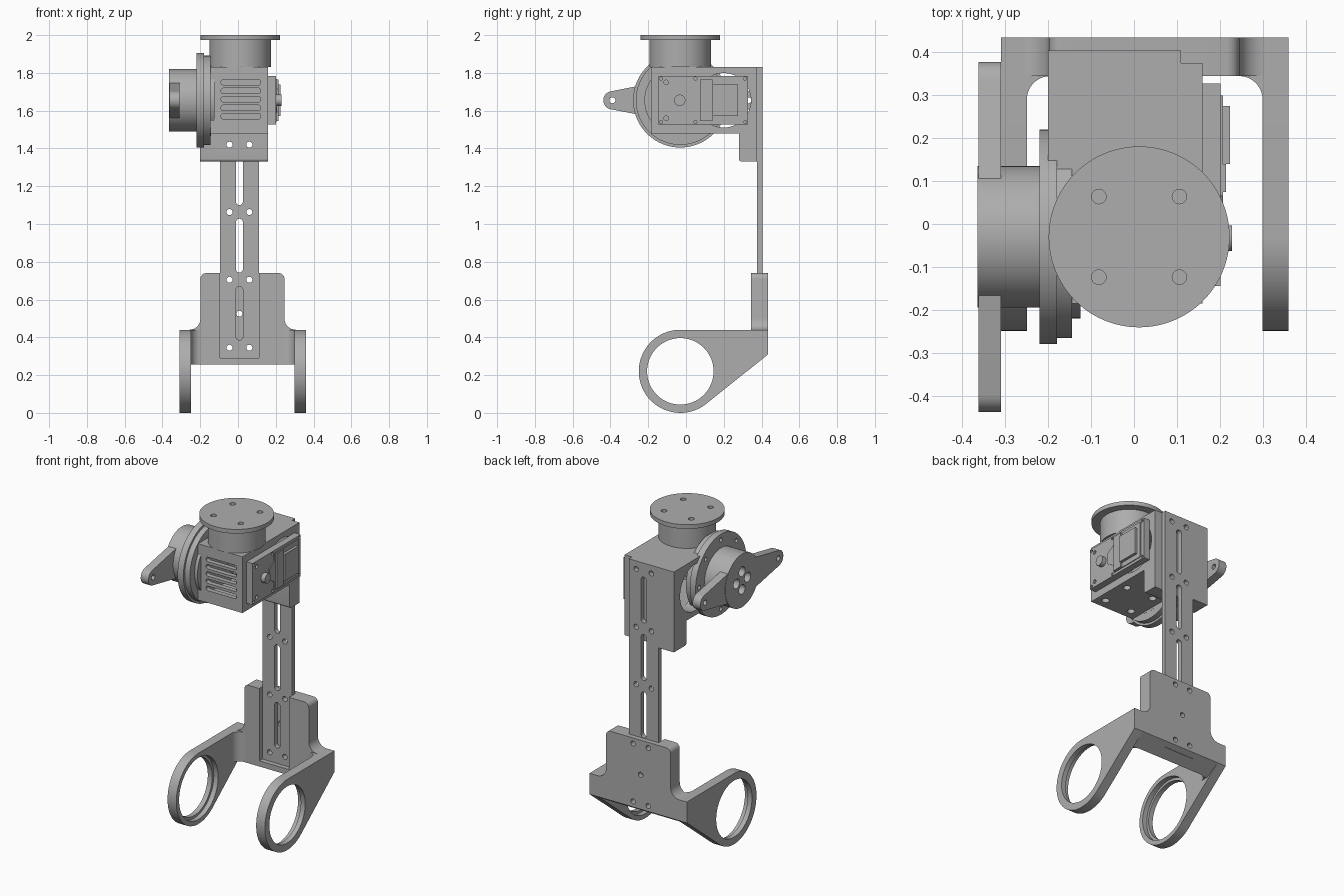
import bpy, bmesh, math
from math import cos, sin, radians

cube = bpy.data.objects.get("Cube")
if cube:
    bpy.data.objects.remove(cube, do_unlink=True)

grey = bpy.data.materials.new("machined_grey")
grey.use_nodes = True
GREY = (0.42, 0.42, 0.42, 1)
grey.diffuse_color = GREY
grey.node_tree.nodes["Principled BSDF"].inputs["Base Color"].default_value = GREY


# Outline helpers
def arc(cx, cy, r, a0, a1, n=10):
    return [(cx + r * cos(radians(a0 + (a1 - a0) * i / n)),
             cy + r * sin(radians(a0 + (a1 - a0) * i / n))) for i in range(n + 1)]


def circle(cx, cy, r, n=48):
    return arc(cx, cy, r, 0, 360, n)[:-1]


def rect(a0, a1, b0, b1):
    return [(a0, b0), (a1, b0), (a1, b1), (a0, b1)]


def rounded(a0, a1, b0, b1, r):
    return (arc(a1 - r, b1 - r, r, 0, 90) + arc(a0 + r, b1 - r, r, 90, 180)
            + arc(a0 + r, b0 + r, r, 180, 270) + arc(a1 - r, b0 + r, r, 270, 360))


# Extrude an outline along an axis, then subtract cutters
def prism(name, pts, axis, lo, hi, cutters=()):
    place = {"X": lambda a, b, c: (c, a, b),
             "Y": lambda a, b, c: (a, c, b),
             "Z": lambda a, b, c: (a, b, c)}[axis]
    bm = bmesh.new()
    low = [bm.verts.new(place(a, b, lo)) for a, b in pts]
    high = [bm.verts.new(place(a, b, hi)) for a, b in pts]
    bm.faces.new(low)
    bm.faces.new(high)
    n = len(pts)
    for i in range(n):
        j = (i + 1) % n
        bm.faces.new((low[i], low[j], high[j], high[i]))
    bmesh.ops.remove_doubles(bm, verts=bm.verts, dist=1e-5)
    bmesh.ops.recalc_face_normals(bm, faces=bm.faces)
    mesh = bpy.data.meshes.new(name)
    bm.to_mesh(mesh)
    bm.free()
    obj = bpy.data.objects.new(name, mesh)
    bpy.context.collection.objects.link(obj)
    if cutters:
        tools = [prism("cutter", *c) for c in cutters]
        for tool in tools:
            mod = obj.modifiers.new("cut", "BOOLEAN")
            mod.operation, mod.solver, mod.object = "DIFFERENCE", "EXACT", tool
        deps = bpy.context.evaluated_depsgraph_get()
        cut_mesh = bpy.data.meshes.new_from_object(obj.evaluated_get(deps))
        obj.modifiers.clear()
        obj.data = cut_mesh
        for tool in tools:
            bpy.data.objects.remove(tool, do_unlink=True)
    obj.data.materials.clear()
    obj.data.materials.append(grey)
    return obj


def hole(a, b, r, axis, lo, hi):
    return (circle(a, b, r, 20), axis, lo, hi)


JY, JZ = -0.03, 1.655      # side joint centre
TX = 0.012                 # turntable centre
HX = (-0.045, 0.06)        # screw columns on the strip
MID = 0.0075

# Lower bracket: ring arms, counterbored from the inside
arm = [(JY, 0.44), (0.435, 0.44), (0.435, 0.31)] + arc(JY, 0.22, 0.22, -51.4, -270, 48)[:-1]
for side, lo, hi, bore in (("right", -0.31, -0.25, (-0.28, -0.2)),
                           ("left", 0.30, 0.36, (0.25, 0.33))):
    prism(side + "_ring_arm", arm, "X", lo, hi,
          [(circle(JY, 0.22, 0.176, 64), "X", lo - 0.1, hi + 0.1),
           (circle(JY, 0.22, 0.192, 64), "X", *bore)])

# Lower bracket: cross bar and upright plate with a channel for the strip
low_cuts = [(rect(-0.095, 0.11, 0.29, 0.9), "Y", 0.2, 0.405),
            hole(MID, 0.525, 0.016, "Y", 0.2, 0.6)]
low_cuts += [hole(x, z, 0.016, "Y", 0.2, 0.6) for x in HX for z in (0.345, 0.705)]
bar = [(0.345, 0.44), (0.435, 0.44), (0.435, 0.31), (0.345, 0.255)]
prism("cross_bar", bar, "X", -0.25, 0.30, low_cuts)
half = arc(0.282, 0.5, 0.06, 270, 180) + arc(0.192, 0.71, 0.03, 0, 90)
plate = [(0.0235 + a, b) for a, b in half] + [(0.0235 - a, b) for a, b in reversed(half)]
prism("upright_plate", plate, "Y", 0.345, 0.435, low_cuts)
for s, x in ((1, -0.25), (-1, 0.30)):
    web = [(x, 0.345)] + [(x + s * a, b) for a, b in arc(0.055, 0.29, 0.055, 90, 180)]
    prism("arm_fillet", web, "Z", 0.255, 0.44)

# Slotted strip
strip_cuts = [(rounded(MID - 0.018, MID + 0.018, z, z + 0.285, 0.0179), "Y", 0.3, 0.5)
              for z in (0.385, 0.743, 1.1, 1.458)]
strip_cuts += [hole(x, z, 0.016, "Y", 0.3, 0.5)
               for x in HX for z in (0.345, 0.705, 1.063, 1.42, 1.78)]
strip_cuts.append(hole(MID, 0.525, 0.016, "Y", 0.3, 0.5))
prism("slotted_strip", rect(-0.095, 0.11, 0.29, 1.83), "Y", 0.375, 0.405, strip_cuts)

# Joint housing: hollow box with vents, floor holes and round side openings
housing = [(-0.145, -0.185), (0.16, -0.185), (0.16, 0.375), (-0.095, 0.375),
           (-0.095, 0.405), (-0.2, 0.405), (-0.2, 0.125), (-0.145, 0.125)]
box_cuts = [(rect(-0.115, 0.13, -0.155, 0.345), "Z", 1.51, 1.80),
            (circle(0.2, JZ, 0.144), "X", -0.4, 0.4)]
box_cuts += [(rounded(-0.09, 0.12, z - 0.014, z + 0.014, 0.012), "Y", -0.3, -0.1)
             for z in (1.57, 1.615, 1.66, 1.705, 1.75)]
box_cuts += [hole(TX + a, JY + b, 0.022, "Z", 1.4, 1.6)
             for a in (-0.094, 0.094) for b in (-0.094, 0.094)]
prism("joint_housing", housing, "Z", 1.48, 1.83, box_cuts)

# Mounting flange under the housing
flange_cuts = [hole(x, 1.42, 0.016, "Y", 0.2, 0.5) for x in HX]
flange = arc(0.295, 1.345, 0.015, 180, 270, 6) + [(0.375, 1.33), (0.375, 1.48), (0.28, 1.48)]
prism("mounting_flange", flange, "X", -0.2, 0.16, flange_cuts)
prism("flange_back", rect(-0.2, -0.095, 0.375, 0.405), "Z", 1.33, 1.48)

# Turntable
prism("turntable_neck", circle(TX, JY, 0.163, 64), "Z", 1.83, 1.976)
prism("turntable_disc", circle(TX, JY, 0.211, 96), "Z", 1.974, 2.0,
      [hole(TX + a, JY + b, 0.017, "Z", 1.9, 2.1)
       for a in (-0.094, 0.094) for b in (-0.094, 0.094)])

# Side joint: stepped discs, drum and horn
rim_holes = [hole(JY + 0.215 * cos(radians(a)), JZ + 0.215 * sin(radians(a)),
                  0.013, "X", -0.3, -0.19) for a in range(0, 360, 45)]
prism("rim_disc", circle(JY, JZ, 0.25, 96), "X", -0.22, -0.18, rim_holes)
prism("middle_disc", circle(JY, JZ, 0.236, 96), "X", -0.181, -0.145)
prism("inner_boss", circle(JY, JZ, 0.19, 96), "X", -0.146, -0.125,
      [(rect(-0.184, 0.4, 1.3, 2.0), "X", -0.144, 0)])
drum_cuts = [hole(JY + a, JZ + b, 0.03, "X", -0.5, -0.31)
             for a, b in ((0.055, 0), (-0.055, 0), (0, 0.055), (0, -0.055))]
prism("drum", circle(JY, JZ, 0.165, 64), "X", -0.365, -0.219, drum_cuts)
for s, name in ((-1, "front_horn"), (1, "back_horn")):
    tip = [(0.13, -0.094)] + arc(0.36, 0, 0.048, -81, 81, 20) + [(0.13, 0.094)]
    prism(name, [(JY + s * a, JZ + b) for a, b in tip], "X", -0.363, -0.31,
          [hole(JY + s * 0.36, JZ, 0.016, "X", -0.5, -0.2)])

# Motor cover with screws, ribs and shaft pin
cover_cuts = [hole(y, z, 0.008, "X", 0.19, 0.3)
              for y in (-0.132, 0.05, 0.313) for z in (1.54, 1.77)]
cover_cuts += [hole(-0.105, z, 0.012, "X", 0.19, 0.3) for z in (1.56, 1.75)]
prism("motor_cover", rect(-0.145, 0.328, 1.526, 1.784), "X", 0.16, 0.202, cover_cuts)
frame = [(0.015, 1.69), (0.065, 1.72), (0.065, 1.768), (0.3, 1.768),
         (0.3, 1.542), (0.065, 1.542), (0.065, 1.59), (0.015, 1.62)]
prism("cover_frame", frame, "X", 0.2, 0.207)
prism("cover_rib", rect(0.075, 0.14, 1.545, 1.765), "X", 0.205, 0.215)
prism("cover_pad", rect(0.14, 0.275, 1.572, 1.738), "X", 0.205, 0.224)
prism("shaft_pin", circle(JY - 0.003, JZ, 0.03, 32), "X", 0.2, 0.229)

# Smooth round surfaces, keep edges sharp
for obj in bpy.context.collection.objects:
    if obj.type == "MESH" and grey.name in obj.data.materials:
        bpy.ops.object.select_all(action="DESELECT")
        obj.select_set(True)
        bpy.context.view_layer.objects.active = obj
        bpy.ops.object.shade_smooth_by_angle(angle=radians(30))
